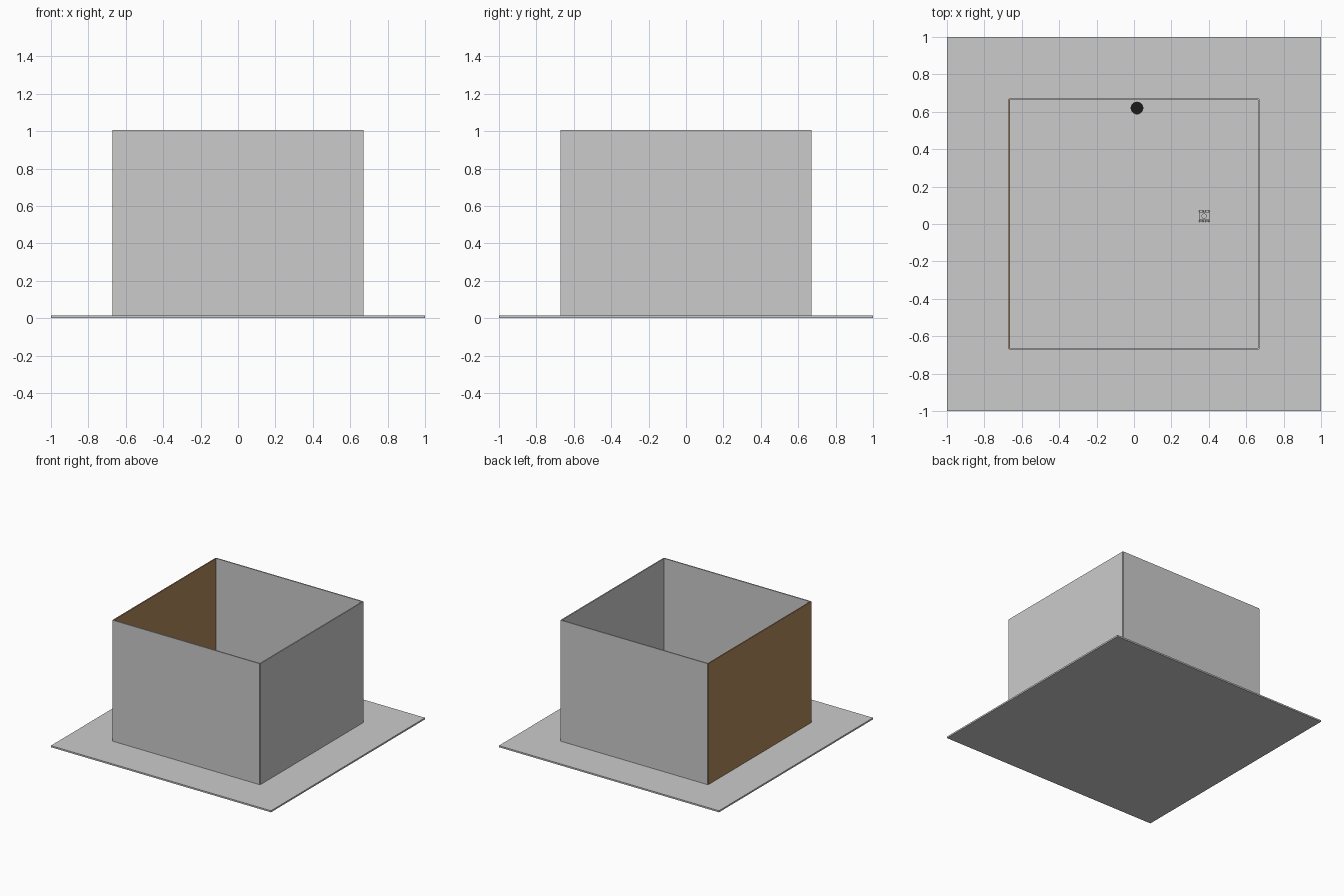
import bpy
import math

if "Cube" in bpy.data.objects:
    bpy.data.objects.remove(bpy.data.objects["Cube"])


def paint(obj, name, rgb):
    mat = bpy.data.materials.new(name)
    mat.diffuse_color = (*rgb, 1.0)
    mat.use_nodes = True
    mat.node_tree.nodes["Principled BSDF"].inputs["Base Color"].default_value = mat.diffuse_color
    obj.data.materials.append(mat)


def box(name, size, center):
    bpy.ops.mesh.primitive_cube_add(size=1, location=center)
    obj = bpy.context.object
    obj.name = name
    obj.scale = size
    bpy.ops.object.transform_apply(location=False, rotation=False, scale=True)
    return obj


def cylinder(name, radius, depth, center, sides=32, rotation=(0, 0, 0)):
    bpy.ops.mesh.primitive_cylinder_add(vertices=sides, radius=radius, depth=depth,
                                        location=center, rotation=rotation)
    obj = bpy.context.object
    obj.name = name
    bpy.ops.object.shade_smooth_by_angle()
    return obj


FLOOR = 0.013    # floor thickness
WALL = 0.01      # wall thickness
HALF = 0.667     # wall centre line
MID_Z = 0.507    # wall centre height

# Floor slab
box("floor", (2, 2, FLOOR), (0, 0, FLOOR / 2))

# Four walls, the left one brown
for name, sx, sy in (("left", -1, 0), ("right", 1, 0), ("front", 0, -1), ("back", 0, 1)):
    size = (WALL, 2 * HALF, 1) if sx else (2 * HALF, WALL, 1)
    wall = box(name + "_wall", size, (sx * HALF, sy * HALF, MID_Z))
    if name == "left":
        paint(wall, "brown", (0.45, 0.25, 0.11))

# Black floor disc near the back wall
disc = cylinder("floor_disc", 0.034, 0.006, (0.016, 0.62, FLOOR + 0.003))
paint(disc, "black", (0.01, 0.01, 0.01))

# Small wheeled vehicle inside the pen
VX, VY = 0.375, 0.042
box("vehicle_body", (0.056, 0.042, 0.024), (VX, VY, FLOOR + 0.022))
cylinder("vehicle_turret", 0.014, 0.012, (VX, VY, FLOOR + 0.04), 24)
for side, s in (("left", 1), ("right", -1)):
    for end, e in (("front", 1), ("rear", -1)):
        cylinder(f"wheel_{side}_{end}", 0.012, 0.008,
                 (VX + e * 0.016, VY + s * 0.026, FLOOR + 0.012), 20,
                 (math.pi / 2, 0, 0))
